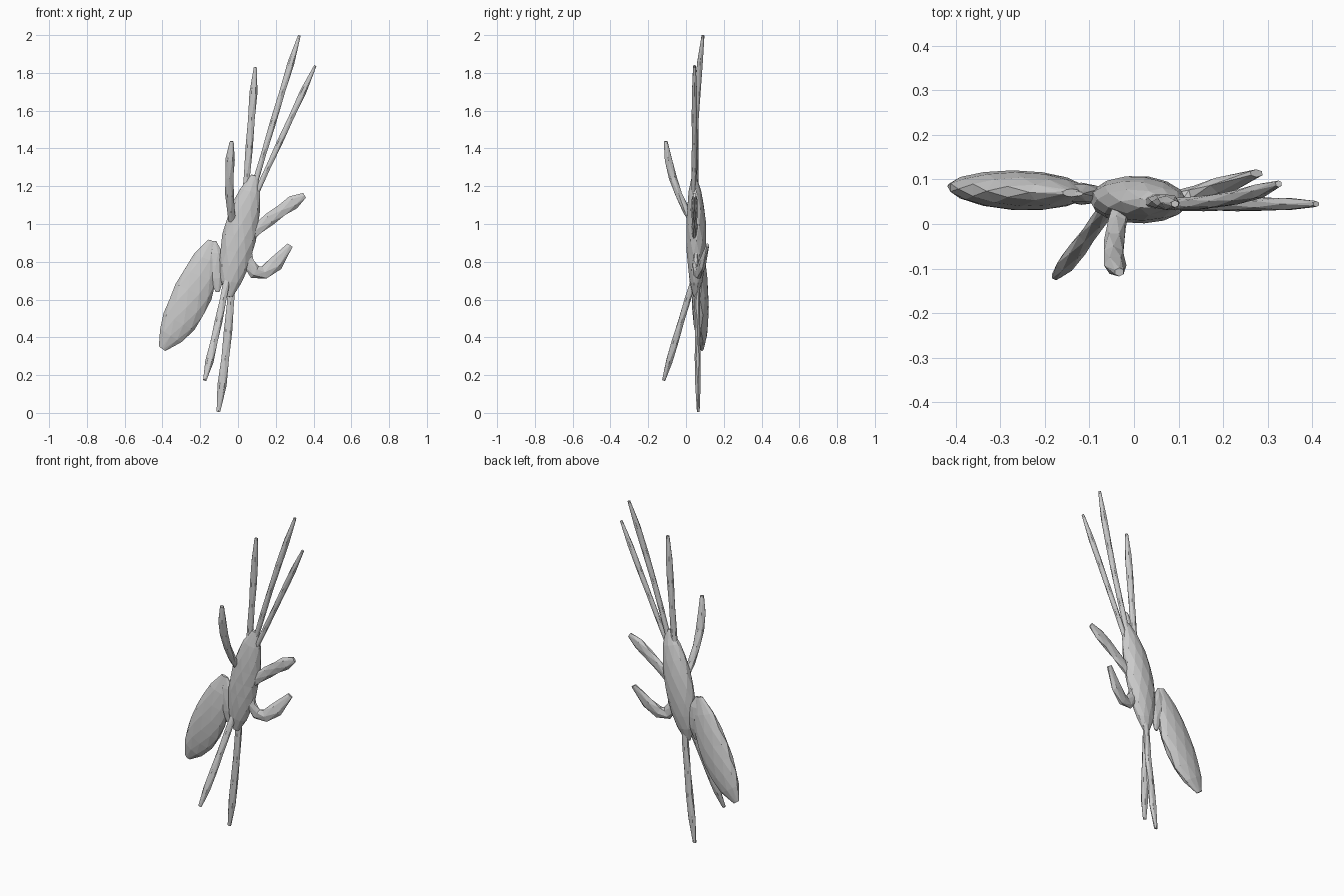
import bpy, bmesh, math
from mathutils import Vector

if "Cube" in bpy.data.objects:
    bpy.data.objects.remove(bpy.data.objects["Cube"])


def loft(name, start, mid, end, width, depth, taper, rings, sides):
    """Faceted tube along a parabola through three points, sized by taper(t)."""
    s, m, e = Vector(start), Vector(mid), Vector(end)
    bm = bmesh.new()
    loops = []
    for i in range(rings):
        t = i / (rings - 1)
        p = s * (2 * t - 1) * (t - 1) + m * 4 * t * (1 - t) + e * t * (2 * t - 1)
        tangent = (s * (4 * t - 3) + m * (4 - 8 * t) + e * (4 * t - 1)).normalized()
        side = tangent.cross(Vector((0, 1, 0))).normalized()
        up = side.cross(tangent)
        loop = []
        for k in range(sides):
            a = 2 * math.pi * (k + i / 2) / sides  # staggered facets
            offset = side * math.cos(a) * width + up * math.sin(a) * depth
            loop.append(bm.verts.new(p + offset * taper(t)))
        loops.append(loop)
    for a, b in zip(loops, loops[1:]):
        for k in range(sides):
            n = (k + 1) % sides
            bm.faces.new((a[k], a[n], b[k]))
            bm.faces.new((a[n], b[n], b[k]))
    bm.faces.new(loops[0])
    bm.faces.new(loops[-1])
    bmesh.ops.recalc_face_normals(bm, faces=bm.faces)
    mesh = bpy.data.meshes.new(name)
    bm.to_mesh(mesh)
    bm.free()
    bpy.context.collection.objects.link(bpy.data.objects.new(name, mesh))


def pod(t):
    """Rounded seed shape with small blunt ends."""
    return max(0.2, math.sin(math.pi * t) ** 0.5)


def limb(t):
    """Even shaft, slightly swollen before a pointed foot."""
    return 0.45 if t == 1 else 0.85 + 0.2 * t


def leg(name, start, mid, end, width, depth):
    loft(name, start, mid, end, width, depth, limb, 6, 6)


# Head with thorax, abdomen, and the waist joining them
loft("body", (-0.048, 0.05, 0.615), (0.006, 0.055, 0.93), (0.088, 0.042, 1.257),
     0.091, 0.054, pod, 9, 10)
loft("abdomen", (-0.402, 0.085, 0.34), (-0.254, 0.075, 0.6), (-0.14, 0.07, 0.912),
     0.105, 0.045, pod, 8, 10)
loft("waist", (-0.125, 0.068, 0.91), (-0.118, 0.068, 0.78), (-0.108, 0.06, 0.64),
     0.05, 0.025, pod, 5, 8)

# Antennae
leg("upper_antenna", (0.085, 0.045, 1.2), (0.21, 0.056, 1.62), (0.325, 0.09, 1.998), 0.018, 0.017)
leg("lower_antenna", (0.095, 0.04, 1.16), (0.252, 0.044, 1.5), (0.409, 0.045, 1.838), 0.017, 0.015)

# Legs, from inside the body to the foot
leg("upper_front_leg", (0.035, 0.05, 1.1), (0.065, 0.05, 1.48), (0.092, 0.045, 1.83), 0.021, 0.018)
leg("upper_left_leg", (-0.026, 0.05, 0.99), (-0.046, -0.055, 1.2), (-0.033, -0.108, 1.438), 0.025, 0.022)
leg("middle_right_leg", (0.04, 0.045, 0.92), (0.2, 0.045, 1.05), (0.352, 0.045, 1.152), 0.037, 0.017)
leg("lower_right_leg", (0.03, 0.055, 0.9), (0.112, 0.06, 0.738), (0.275, 0.114, 0.887), 0.04, 0.02)
leg("forward_hind_leg", (-0.055, 0.045, 0.72), (-0.115, -0.042, 0.43), (-0.176, -0.118, 0.173), 0.022, 0.019)
leg("back_hind_leg", (-0.03, 0.06, 0.72), (-0.06, 0.061, 0.36), (-0.104, 0.065, 0.005), 0.024, 0.016)
